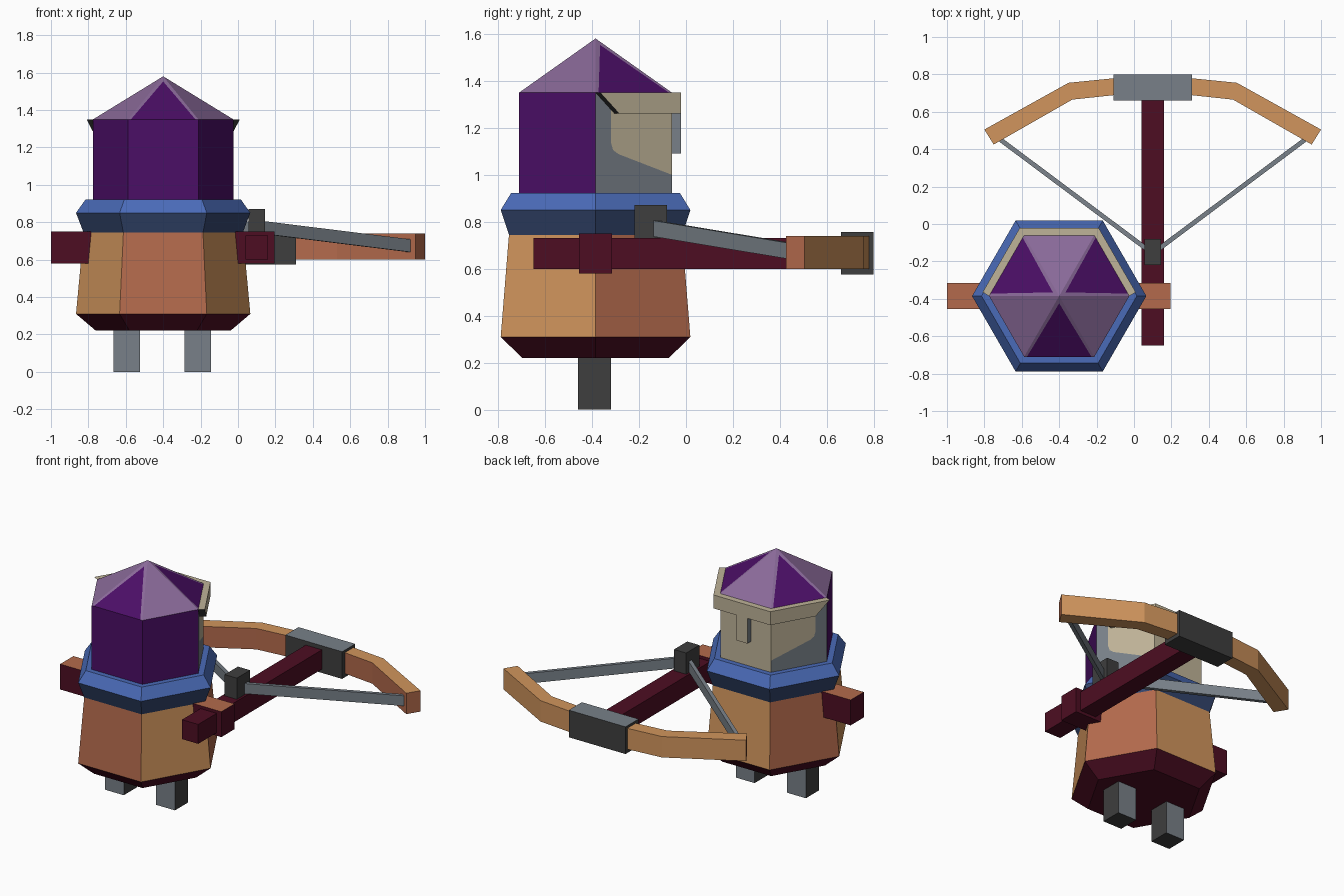
import bpy, bmesh, math
from mathutils import Vector

if "Cube" in bpy.data.objects:
    bpy.data.objects.remove(bpy.data.objects["Cube"])

CX, CY = -0.40, -0.385      # body axis
BX = 0.10                   # crossbow axis

PALETTE = {
    "tan": "D1955D", "terracotta": "B36A4C", "maroon": "4D0D22",
    "slate": "788088", "charcoal": "3E3E3E", "purple": "4B0E66",
    "lilac": "8A6A99", "beige": "BFB398", "blue": "4A6BB8", "navy": "34466E",
}


def linear(c):
    return c / 12.92 if c <= 0.04045 else ((c + 0.055) / 1.055) ** 2.4


MATS = {}
for mname, h in PALETTE.items():
    m = bpy.data.materials.new(mname)
    m.diffuse_color = [linear(int(h[i:i + 2], 16) / 255) for i in (0, 2, 4)] + [1]
    m.use_nodes = True
    m.node_tree.nodes["Principled BSDF"].inputs["Base Color"].default_value = m.diffuse_color
    MATS[mname] = m


def finish(name, bm, rule):
    """rule: colour name, or function face -> colour name"""
    me = bpy.data.meshes.new(name)
    slots = []
    bm.normal_update()
    for f in bm.faces:
        col = rule if isinstance(rule, str) else rule(f)
        if col not in slots:
            slots.append(col)
            me.materials.append(MATS[col])
        f.material_index = slots.index(col)
    bm.to_mesh(me)
    bm.free()
    ob = bpy.data.objects.new(name, me)
    bpy.context.collection.objects.link(ob)


def skin(name, sections, rule):
    """Closed solid through a row of equal-length cross-sections"""
    bm = bmesh.new()
    rows = [[bm.verts.new(p) for p in s] for s in sections]
    n = len(rows[0])
    for a, b in zip(rows, rows[1:]):
        for i in range(n):
            j = (i + 1) % n
            bm.faces.new((a[i], a[j], b[j], b[i]))
    bm.faces.new(rows[0])
    bm.faces.new(rows[-1])
    bmesh.ops.recalc_face_normals(bm, faces=bm.faces[:])
    finish(name, bm, rule)


def box(name, x, y, z, rule):
    skin(name, [[(x[0], y[0], k), (x[1], y[0], k), (x[1], y[1], k), (x[0], y[1], k)]
                for k in z], rule)


def corner(i, r, z):
    a = math.radians(60 * i)
    return Vector((CX + r * math.cos(a), CY + r * math.sin(a), z))


def hexes(name, profile, rule):
    skin(name, [[corner(i, r, z) for i in range(6)] for r, z in profile], rule)


def sector(f):
    c = f.calc_center_median()
    return int(math.degrees(math.atan2(c.y - CY, c.x - CX)) % 360 // 60)


# tunic: alternating side panels over a dark hem
def tunic_colour(f):
    if f.normal.z < -0.3:
        return "maroon"
    return "terracotta" if sector(f) % 2 == 0 else "tan"


hexes("tunic", [(0.36, 0.22), (0.466, 0.31), (0.425, 0.75)], tunic_colour)

# collar
hexes("collar", [(0.42, 0.73), (0.466, 0.85), (0.415, 0.922)],
      lambda f: "blue" if f.normal.z > 0 else "navy")

# legs
for side, x in (("left", -0.595), ("right", -0.215)):
    box(side + "_leg", (x - 0.07, x + 0.07), (-0.46, -0.32), (0, 0.23),
        lambda f: "slate" if abs(f.normal.y) > 0.5 else "charcoal")

# arms
for side, x in (("left", (-1.0, -0.75)), ("right", (-0.05, 0.195))):
    box(side + "_arm", x, (-0.455, -0.315), (0.58, 0.75),
        lambda f: "terracotta" if f.normal.z > 0.5 else "maroon")

# head: hood at the back, face at the front (+y), two-colour pointed top
R, Z0, Z1 = 0.375, 0.90, 1.35
bm = bmesh.new()
colours = {}


def add(points, col):
    f = bm.faces.new([bm.verts.new(p) for p in points])
    f.normal_update()
    if f.normal.dot(f.calc_center_median() - Vector((CX, CY, 1.1))) < 0:
        f.normal_flip()
    colours[f] = col


apex = Vector((CX, CY, 1.58))
for i in range(6):
    a, b = corner(i, R, Z1), corner(i + 1, R, Z1)
    if i % 2:
        add([a, b, apex], "lilac")
    else:
        # dark triangle with thin pale margins
        a2, b2 = a.lerp(b, 0.04), b.lerp(a, 0.04)
        t = ((a + b) / 2).lerp(apex, 0.88)
        add([a2, b2, t], "purple")
        add([a, a2, t, apex], "lilac")
        add([b, apex, t, b2], "lilac")
    if i >= 3 or i == 1:
        add([corner(i, R, Z0), corner(i + 1, R, Z0), b, a],
            "beige" if i == 1 else "purple")

edge = [(0, 1.0), (0.7, 1.088), (0.77, 1.105), (0.8, 1.14), (0.8, Z1)]
for front, rear in ((1, 0), (2, 3)):
    def on_side(u, z):
        return corner(front, R, z).lerp(corner(rear, R, z), u)
    add([on_side(*p) for p in edge + [(0, Z1)]], "beige")
    add([on_side(*p) for p in edge + [(1, Z1), (1, Z0), (0, Z0)]], "slate")
bm.faces.index_update()
finish("head", bm, lambda f: colours[f])

# brow band with slanted ends
RO = R + 0.04 / math.cos(math.radians(30))


def brow_end(rear, front, ang):
    n = Vector((math.cos(ang), math.sin(ang), 0)) * 0.04
    top = corner(rear, R, Z1)
    low = corner(rear, R, 1.26).lerp(corner(front, R, 1.26), 0.25)
    return [low, low + n, top + n, top]


def brow_mid(i):
    return [corner(i, R, 1.26), corner(i, RO, 1.26), corner(i, RO, Z1), corner(i, R, Z1)]


skin("brow_band", [brow_end(0, 1, math.radians(30)), brow_mid(1), brow_mid(2),
                   brow_end(3, 2, math.radians(150))],
     lambda f: "charcoal" if f.normal.y < -0.3 and
     abs(f.calc_center_median().x - CX) > 0.33 else "beige")

# nose guard
box("nose_guard", (CX - 0.04, CX + 0.04), (-0.08, -0.022), (1.09, 1.265),
    lambda f: "beige" if f.normal.y > 0.5 else "slate")

# crossbow stock, latch and bow clamp
box("crossbow_stock", (0.04, 0.16), (-0.65, 0.70), (0.60, 0.73), "maroon")
box("crossbow_latch", (0.055, 0.145), (-0.22, -0.08), (0.725, 0.872), "charcoal")
box("bow_clamp", (-0.11, 0.31), (0.66, 0.798), (0.575, 0.757),
    lambda f: "slate" if f.normal.z > 0.5 else "charcoal")

# bow limbs and strings, mirrored about the stock
LIMB = [((0.15, 0.695), (0.15, 0.785)), ((0.43, 0.665), (0.45, 0.755)),
        ((0.85, 0.425), (0.90, 0.505))]
for side, s in (("left", -1), ("right", 1)):
    skin(side + "_bow_limb",
         [[(BX + s * i[0], i[1], 0.60), (BX + s * o[0], o[1], 0.60),
           (BX + s * o[0], o[1], 0.74), (BX + s * i[0], i[1], 0.74)] for i, o in LIMB],
         lambda f: "terracotta" if f.normal.y < -0.3 else "tan")
    skin(side + "_bow_string",
         [[(BX + s * (x + d * 0.007), y - d * 0.010, z + h)
           for d, h in ((-1, -0.034), (1, -0.034), (1, 0.034), (-1, 0.034))]
          for x, y, z in ((0.03, -0.135, 0.772), (0.82, 0.455, 0.674))],
         "slate")
